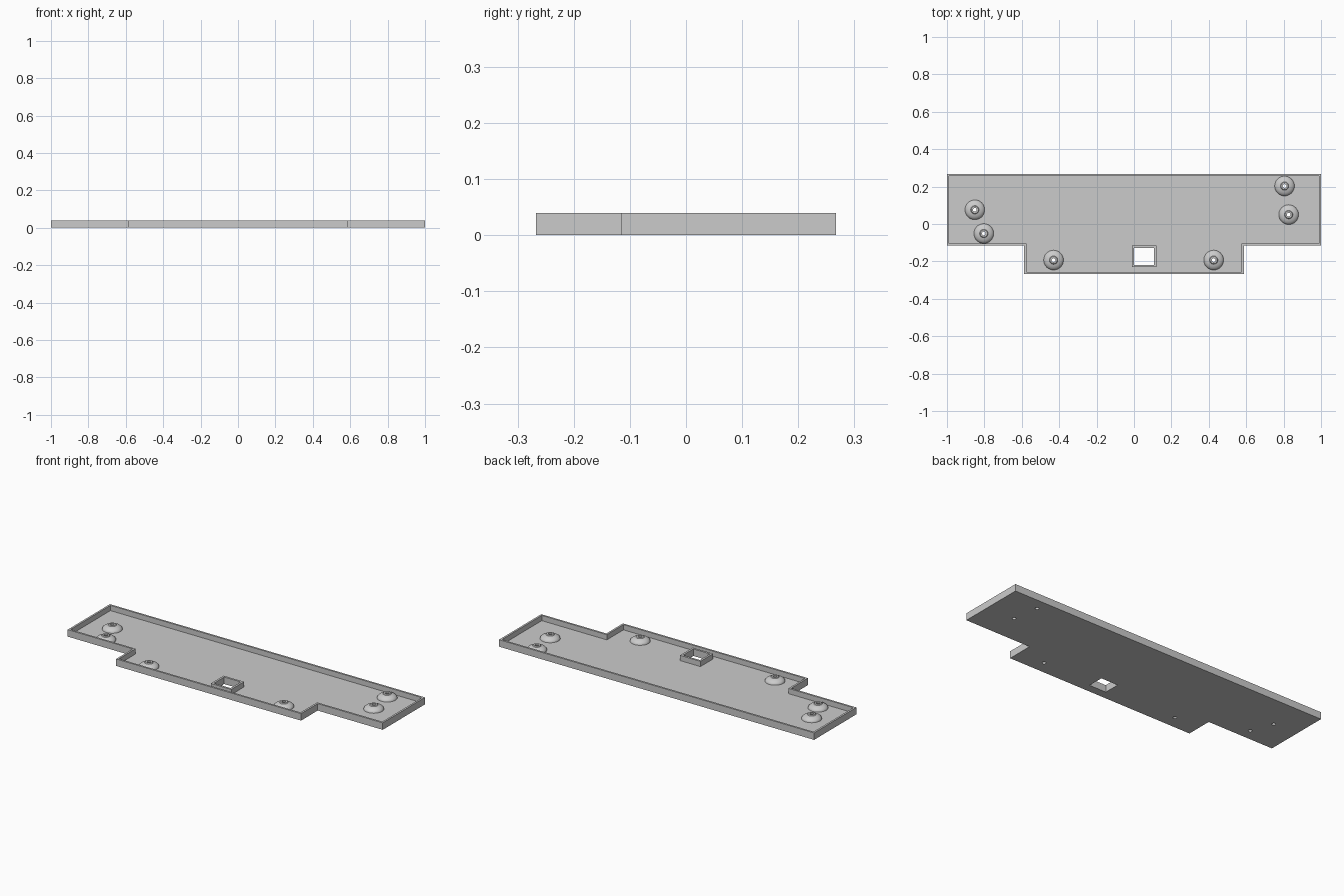
import bpy, bmesh, math

cube = bpy.data.objects.get("Cube")
if cube:
    bpy.data.objects.remove(cube, do_unlink=True)

HEIGHT, FLOOR, WALL = 0.04, 0.01, 0.011
HOLE_R = 0.01
BOSSES = [(-0.851, 0.076), (-0.803, -0.051), (-0.43, -0.193),
          (0.426, -0.193), (0.827, 0.05), (0.805, 0.203)]
WINDOW = (0.054, -0.173)

grey = bpy.data.materials.new("plain grey")
grey.use_nodes = True
colour = (0.6, 0.6, 0.6, 1)
grey.diffuse_color = colour
grey.node_tree.nodes["Principled BSDF"].inputs["Base Color"].default_value = colour


def add_object(name, bm):
    bmesh.ops.recalc_face_normals(bm, faces=bm.faces)
    mesh = bpy.data.meshes.new(name)
    bm.to_mesh(mesh)
    bm.free()
    mesh.materials.append(grey)
    obj = bpy.data.objects.new(name, mesh)
    bpy.context.collection.objects.link(obj)
    return obj


def prism(name, points, z0, z1):
    """Extrude a flat outline from z0 up to z1."""
    bm = bmesh.new()
    face = bm.faces.new([bm.verts.new((x, y, z0)) for x, y in points])
    top = bmesh.ops.extrude_face_region(bm, geom=[face])["geom"]
    bmesh.ops.translate(bm, vec=(0, 0, z1 - z0),
                        verts=[v for v in top if isinstance(v, bmesh.types.BMVert)])
    return add_object(name, bm)


def tray_outline(inset):
    half = [(1 - inset, 0.267 - inset), (1 - inset, -0.116 + inset),
            (0.587 - inset, -0.116 + inset), (0.587 - inset, -0.267 + inset)]
    return half + [(-x, y) for x, y in reversed(half)]


def rectangle(centre, w, d):
    x, y = centre
    return [(x + sx * w / 2, y + sy * d / 2)
            for sx, sy in ((-1, -1), (1, -1), (1, 1), (-1, 1))]


def circle(centre, r, n=24):
    return [(centre[0] + r * math.cos(math.tau * i / n),
             centre[1] + r * math.sin(math.tau * i / n)) for i in range(n)]


def cut(obj, cutter):
    mod = obj.modifiers.new("cut", 'BOOLEAN')
    mod.operation = 'DIFFERENCE'
    mod.solver = 'EXACT'
    mod.object = cutter
    bpy.context.view_layer.objects.active = obj
    bpy.ops.object.modifier_apply(modifier=mod.name)


def discard(obj):
    bpy.data.objects.remove(obj, do_unlink=True)


# Tray: stepped plate with a shallow pocket
tray = prism("tray", tray_outline(0), 0, HEIGHT)
pocket = prism("pocket_cutter", tray_outline(WALL), FLOOR, HEIGHT * 2)
cut(tray, pocket)
discard(pocket)

# Window opening and the raised frame around it
frame = prism("window_frame", rectangle(WINDOW, 0.13, 0.116), FLOOR, HEIGHT)
opening = prism("window_cutter", rectangle(WINDOW, 0.106, 0.092), -HEIGHT, HEIGHT * 2)
cut(tray, opening)
cut(frame, opening)
discard(opening)


# Domed screw bosses, each with a short collar and a through hole
def boss(name, centre):
    profile = [(HOLE_R, FLOOR)]
    for i in range(8):
        a = math.radians(65) * i / 7
        profile.append((0.053 * math.cos(a), FLOOR + 0.026 * math.sin(a)))
    profile += [(0.019, 0.038), (HOLE_R, 0.038)]
    bm = bmesh.new()
    n = 32
    rings = [[bm.verts.new((x, y, z)) for x, y in circle(centre, r, n)]
             for r, z in profile]
    for a, b in zip(rings, rings[1:] + rings[:1]):
        for i in range(n):
            j = (i + 1) % n
            bm.faces.new((a[i], a[j], b[j], b[i]))
    obj = add_object(name, bm)
    bpy.ops.object.select_all(action='DESELECT')
    obj.select_set(True)
    bpy.context.view_layer.objects.active = obj
    bpy.ops.object.shade_smooth_by_angle(angle=math.radians(30))


for k, centre in enumerate(BOSSES):
    drill = prism("hole_cutter", circle(centre, HOLE_R, 32), -HEIGHT, HEIGHT * 2)
    cut(tray, drill)
    discard(drill)
    boss(f"screw_boss_{k + 1}", centre)
